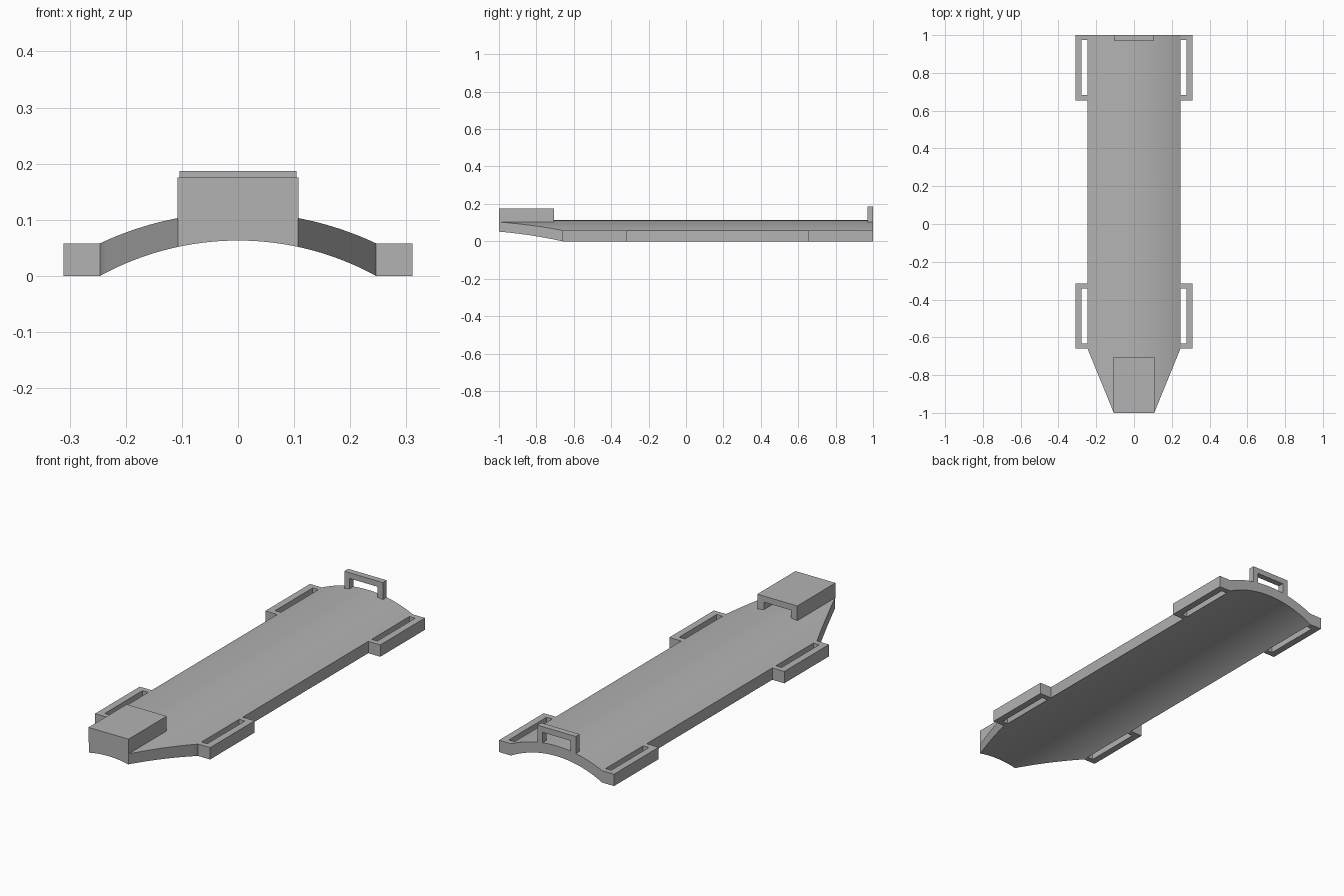
import bpy, bmesh, math
from mathutils import Vector

if "Cube" in bpy.data.objects:
    bpy.data.objects.remove(bpy.data.objects["Cube"], do_unlink=True)

grey = bpy.data.materials.new("plain_grey")
grey.use_nodes = True
colour = (0.45, 0.45, 0.45, 1)
grey.diffuse_color = colour
grey.node_tree.nodes["Principled BSDF"].inputs["Base Color"].default_value = colour

HALF, NOSE = 0.246, 0.107          # plate half width, nose half width
SHOULDER, END = -0.66, 1.0         # start of the taper, rear end
EDGE_TOP = 0.058                   # top height at the plate's long edges


def finish(bm, name):
    bmesh.ops.recalc_face_normals(bm, faces=bm.faces)
    mesh = bpy.data.meshes.new(name)
    bm.to_mesh(mesh)
    bm.free()
    mesh.materials.append(grey)
    obj = bpy.data.objects.new(name, mesh)
    bpy.context.collection.objects.link(obj)
    return obj


def prism(name, points, offset):
    """Extrude a flat outline along an offset."""
    bm = bmesh.new()
    base = bm.faces.new([bm.verts.new(p) for p in points])
    new = bmesh.ops.extrude_face_region(bm, geom=[base], use_keep_orig=True)
    moved = [g for g in new["geom"] if isinstance(g, bmesh.types.BMVert)]
    bmesh.ops.translate(bm, verts=moved, vec=Vector(offset))
    return finish(bm, name)


def arc(x, edge, rise):
    """Height of a circular arch at x."""
    r = (HALF ** 2 + rise ** 2) / (2 * rise)
    return edge + rise - r + math.sqrt(r * r - x * x)


def u_outline(a0, a1, b0, b1, wall, bar):
    """Three-sided frame: legs at a0 and a1 from b0, joined by a bar at b1."""
    return [(a0, b0), (a0, b1), (a1, b1), (a1, b0), (a1 - wall, b0),
            (a1 - wall, b1 - bar), (a0 + wall, b1 - bar), (a0 + wall, b0)]


# Arched plate with tapered nose
half = [NOSE * i / 10 for i in range(10)] + [NOSE + (HALF - NOSE) * i / 14 for i in range(15)]
columns = [-x for x in reversed(half[1:])] + half
bm = bmesh.new()
rings = []
for x in columns:
    t = max(0, (abs(x) - NOSE) / (HALF - NOSE))
    front = -1 + t * (SHOULDER + 1)
    low, high = arc(x, 0, 0.063), arc(x, EDGE_TOP, 0.055)
    rings.append([bm.verts.new((x, y, z)) for y, z in
                  ((front, low), (front, high), (END, high), (END, low))])
for a, b in zip(rings, rings[1:]):
    for i in range(4):
        j = (i + 1) % 4
        bm.faces.new((a[i], a[j], b[j], b[i]))
bm.faces.new(rings[0])
bm.faces.new(rings[-1])
plate = finish(bm, "arched_plate")
bpy.context.view_layer.objects.active = plate
plate.select_set(True)
bpy.ops.object.shade_smooth_by_angle(angle=math.radians(30))
plate.select_set(False)

# Four strap loops along the sides
for side, s in (("left", 1), ("right", -1)):
    for end, y0 in (("front", SHOULDER), ("rear", 0.655)):
        outline = u_outline(y0, y0 + 0.345, HALF, 0.311, 0.027, 0.034)
        prism(f"{end}_{side}_strap_loop", [(s * x, y, 0) for y, x in outline], (0, 0, EDGE_TOP))

# Upright bracket at the rear
outline = u_outline(-0.104, 0.104, 0.1, 0.187, 0.028, 0.028)
prism("rear_bracket", [(x, 0.97, z) for x, z in outline], (0, END - 0.97, 0))

# Hollow nose cap, open towards the rear
outline = u_outline(-0.108, 0.108, 0.1, 0.175, 0.035, 0.03)
bm = bmesh.new()
back = [bm.verts.new((x, -0.705, z)) for x, z in outline]
deep = [bm.verts.new((x, -1 if i < 4 else -0.965, z)) for i, (x, z) in enumerate(outline)]
bm.faces.new(back)
for i in (0, 1, 2, 4, 5, 6):
    bm.faces.new((back[i], back[i + 1], deep[i + 1], deep[i]))
bm.faces.new(deep[:4])
bm.faces.new(deep[4:])
bm.faces.new((back[0], deep[0], deep[3], back[3], back[4], deep[4], deep[7], back[7]))
finish(bm, "nose_cap")
